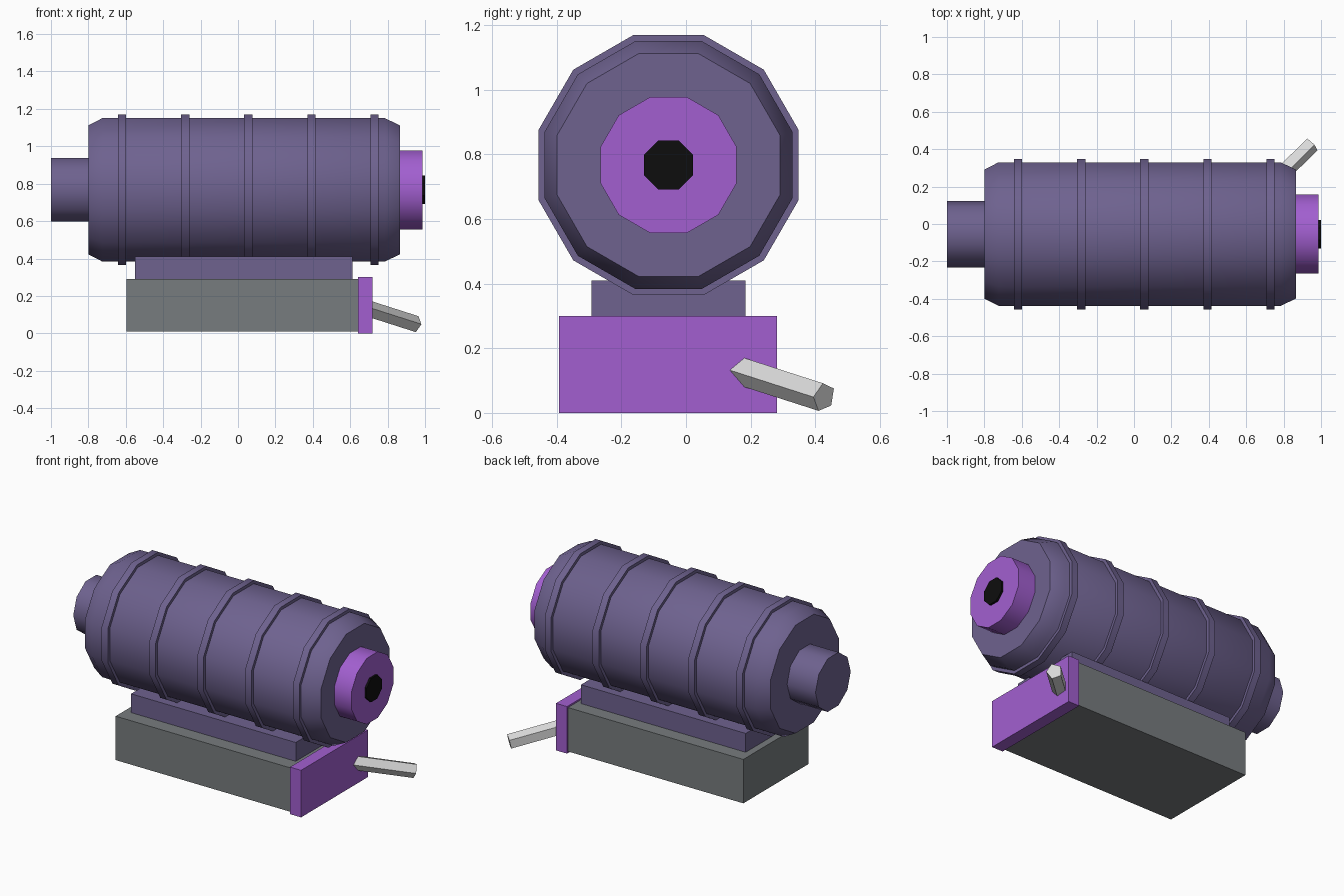
import bpy, bmesh, math
from mathutils import Vector

cube = bpy.data.objects.get("Cube")
if cube:
    bpy.data.objects.remove(cube, do_unlink=True)

AXIS_Y, AXIS_Z = -0.054, 0.767


def material(name, hex_colour):
    srgb = [int(hex_colour[i:i + 2], 16) / 255 for i in (0, 2, 4)]
    lin = [c / 12.92 if c < 0.04 else ((c + 0.055) / 1.055) ** 2.4 for c in srgb]
    m = bpy.data.materials.new(name)
    m.use_nodes = True
    m.diffuse_color = (*lin, 1)
    m.node_tree.nodes["Principled BSDF"].inputs["Base Color"].default_value = (*lin, 1)
    return m


slate = material("slate purple", "6E628F")
violet = material("bright violet", "A25FD0")
grey = material("steel grey", "777C7E")
silver = material("pale silver", "DADADA")
black = material("black", "0D0D0D")


def finish(name, bm, mat, smooth=False):
    bmesh.ops.recalc_face_normals(bm, faces=bm.faces)
    mesh = bpy.data.meshes.new(name)
    bm.to_mesh(mesh)
    bm.free()
    mesh.materials.append(mat)
    obj = bpy.data.objects.new(name, mesh)
    bpy.context.collection.objects.link(obj)
    if smooth:
        bpy.ops.object.select_all(action="DESELECT")
        obj.select_set(True)
        bpy.context.view_layer.objects.active = obj
        bpy.ops.object.shade_smooth_by_angle(angle=math.radians(40))
    return obj


def loft(name, rings, sides, mat, u, v, turn, smooth=True):
    """Capped polygonal tube through (centre, radius) rings in the u, v plane."""
    bm = bmesh.new()
    loops = []
    for centre, radius in rings:
        angles = [turn + math.tau * i / sides for i in range(sides)]
        loops.append([bm.verts.new(centre + radius * (u * math.cos(a) + v * math.sin(a)))
                      for a in angles])
    for a, b in zip(loops, loops[1:]):
        for i in range(sides):
            j = (i + 1) % sides
            bm.faces.new((a[i], a[j], b[j], b[i]))
    bm.faces.new(loops[0])
    bm.faces.new(loops[-1])
    return finish(name, bm, mat, smooth)


def drum(name, profile, sides, mat, flat_top=True):
    """Part turned around the long axis from (x, radius) points."""
    rings = [(Vector((x, AXIS_Y, AXIS_Z)), r) for x, r in profile]
    turn = math.pi / sides if flat_top else 0
    return loft(name, rings, sides, mat, Vector((0, 1, 0)), Vector((0, 0, 1)), turn)


def box(name, low, high, mat):
    bm = bmesh.new()
    bmesh.ops.create_cube(bm, size=1)
    low, high = Vector(low), Vector(high)
    for vert in bm.verts:
        vert.co = (low + high) / 2 + vert.co * (high - low)
    return finish(name, bm, mat)


# Barrel with chamfered ends and five raised bands
drum("barrel", [(-0.8, 0.357), (-0.725, 0.397), (0.785, 0.397), (0.865, 0.357)], 12, slate)
for i in range(5):
    x = -0.62 + i * 0.3375
    drum(f"band_{i + 1}", [(x - 0.022, 0.417), (x + 0.022, 0.417)], 12, slate)

# End fittings
drum("rear_stub", [(-1.0, 0.178), (-0.79, 0.178)], 10, slate, flat_top=False)
drum("front_cap", [(0.855, 0.218), (0.986, 0.218)], 12, violet)
drum("outlet", [(0.95, 0.082), (0.999, 0.082)], 8, black)

# Base
box("saddle", (-0.55, -0.292, 0.28), (0.612, 0.184, 0.41), slate)
box("base", (-0.595, -0.383, 0.01), (0.65, 0.272, 0.29), grey)
box("end_plate", (0.642, -0.393, 0), (0.72, 0.282, 0.3), violet)

# Five-sided lever slanting out of the end plate
start, end = Vector((0.66, 0.141, 0.141)), Vector((0.948, 0.427, 0.049))
direction = (end - start).normalized()
side = Vector((0, 0, 1)).cross(direction).normalized()
loft("lever", [(start, 0.046), (end, 0.046)], 5, silver,
     side, direction.cross(side), math.radians(36), smooth=False)
